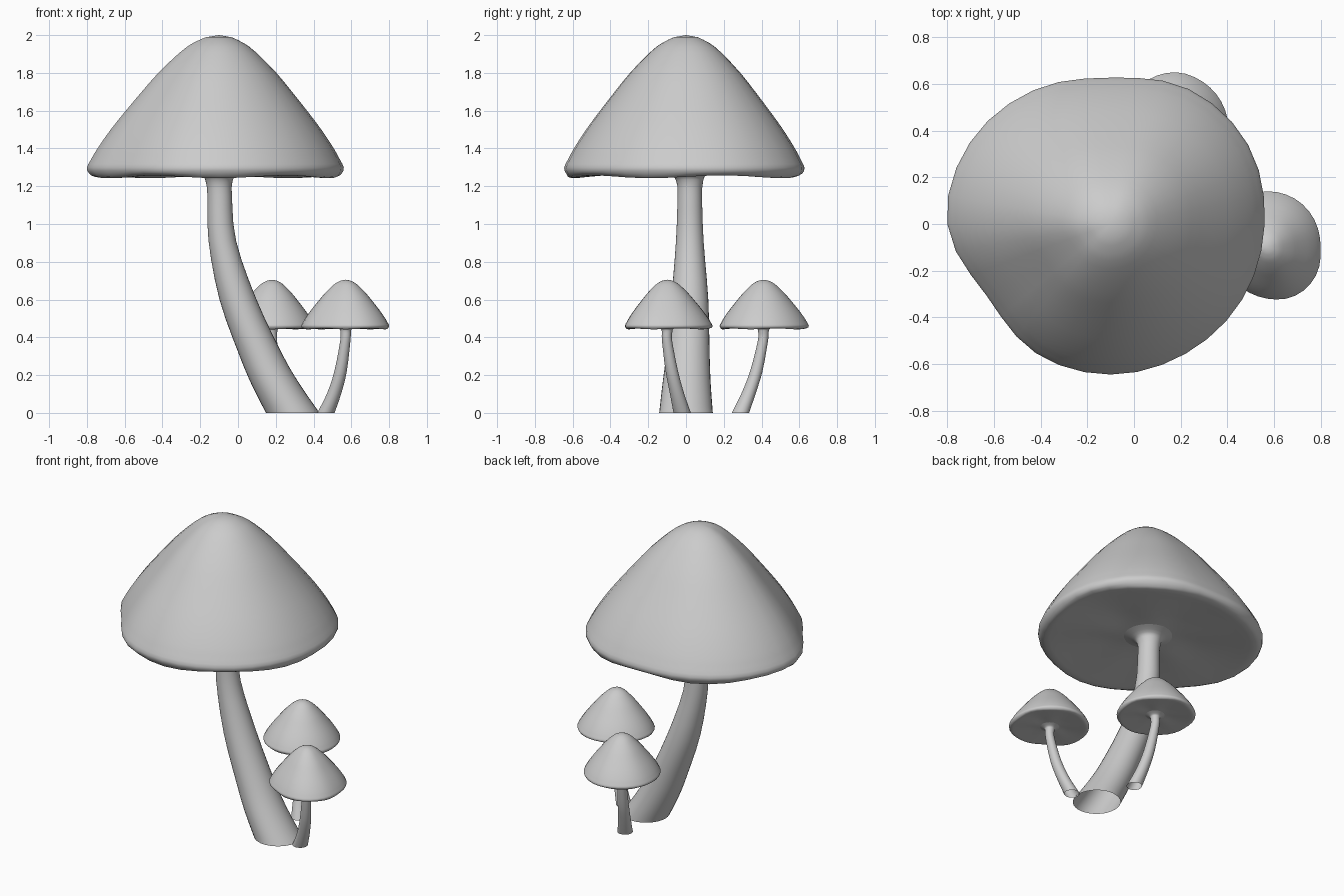
import bpy, bmesh, math
from mathutils import Vector

if "Cube" in bpy.data.objects:
    bpy.data.objects.remove(bpy.data.objects["Cube"])

SEG = 32


def spline(pts, steps, closed=False):
    """Catmull-Rom samples through a few control points."""
    p = [Vector(q) for q in pts]
    n = len(p)
    get = (lambda i: p[i % n]) if closed else (lambda i: p[max(0, min(n - 1, i))])
    out = []
    for i in range(n if closed else n - 1):
        a, b, c, d = (get(i + k) for k in (-1, 0, 1, 2))
        for s in range(steps):
            t = s / steps
            out.append(0.5 * (2 * b + (c - a) * t + (2 * a - 5 * b + 4 * c - d) * t * t
                              + (3 * b - a - 3 * c + d) * t ** 3))
    if not closed:
        out.append(p[-1])
    return out


def skin(name, rings, apex=None):
    """Bridge a list of rings; optionally close the last one with an apex."""
    bm = bmesh.new()
    rows = [[bm.verts.new(v) for v in ring] for ring in rings]
    n = len(rows[0])
    for lo, hi in zip(rows, rows[1:]):
        for j in range(n):
            k = (j + 1) % n
            bm.faces.new((lo[j], lo[k], hi[k], hi[j]))
    if apex:
        tip = bm.verts.new(apex)
        for j in range(n):
            bm.faces.new((rows[-1][j], rows[-1][(j + 1) % n], tip))
    for f in bm.faces:
        f.smooth = True
    me = bpy.data.meshes.new(name)
    bm.to_mesh(me)
    bm.free()
    ob = bpy.data.objects.new(name, me)
    bpy.context.collection.objects.link(ob)
    return ob


# cap profile from gills around the rim to the crown: (radius, height) fractions
PROFILE = [(.17, .035), (.35, .04), (.6, .025), (.82, .008), (.94, .0), (.985, .025),
           (1, .065), (.97, .12), (.92, .2), (.82, .333), (.705, .467), (.585, .6),
           (.46, .733), (.3, .875), (.2, .943), (.1, .985)]


def cap(name, x, y, z0, z1, radii):
    # irregular outline from twelve radii
    outline = [v.x for v in spline([(r, 0) for r in radii], 3, closed=True)]
    n = len(outline)
    rings = []
    for i, p in enumerate(spline(PROFILE, 2)):
        ring = []
        for j, r in enumerate(outline):
            a = math.tau * j / n
            # slight ripple on the underside
            wave = .01 * (z1 - z0) * math.sin(5 * a) if .3 < p.x < .97 and p.y < .04 else 0
            ring.append((x + r * p.x * math.cos(a), y + r * p.x * math.sin(a),
                         z0 + (z1 - z0) * p.y + wave))
        rings.append(ring)
    return skin(name, rings, (x, y, z1))


def stem(name, path):
    # path points: x, y, z, radius; open at the foot
    rings = []
    for x, y, z, r in spline(path, 3):
        rings.append([(x + r * math.cos(math.tau * j / SEG),
                       y + r * math.sin(math.tau * j / SEG), z) for j in range(SEG)])
    return skin(name, rings)


# large mushroom
cap("large_cap", -.1, 0, 1.25, 2.0,
    [.66, .68, .668, .627, .662, .697, .7, .614, .64, .645, .642, .65])
stem("large_stem", [(.29, 0, 0, .142), (.20, .003, .15, .128), (.12, .01, .31, .115),
                    (.0, .02, .6, .098), (-.083, .02, .91, .073), (-.097, .02, 1.15, .065),
                    (-.1, .02, 1.22, .07), (-.1, .015, 1.255, .088), (-.1, .01, 1.28, .15)])

# small mushroom on the right
cap("right_small_cap", .57, -.1, .445, .705,
    [.23, .235, .24, .24, .235, .235, .235, .225, .207, .22, .24, .242])
stem("right_small_stem", [(.465, -.02, 0, .046), (.508, -.047, .1, .038), (.543, -.075, .22, .033),
                          (.568, -.1, .38, .027), (.57, -.1, .43, .028), (.57, -.1, .445, .034),
                          (.57, -.1, .456, .06)])

# small mushroom at the back
cap("back_small_cap", .18, .41, .445, .705,
    [.225, .225, .23, .24, .24, .24, .232, .232, .232, .232, .23, .228])
stem("back_small_stem", [(.24, .288, 0, .046), (.215, .33, .1, .038), (.195, .372, .22, .033),
                         (.18, .407, .38, .027), (.18, .41, .43, .028), (.18, .41, .445, .034),
                         (.18, .41, .456, .06)])
